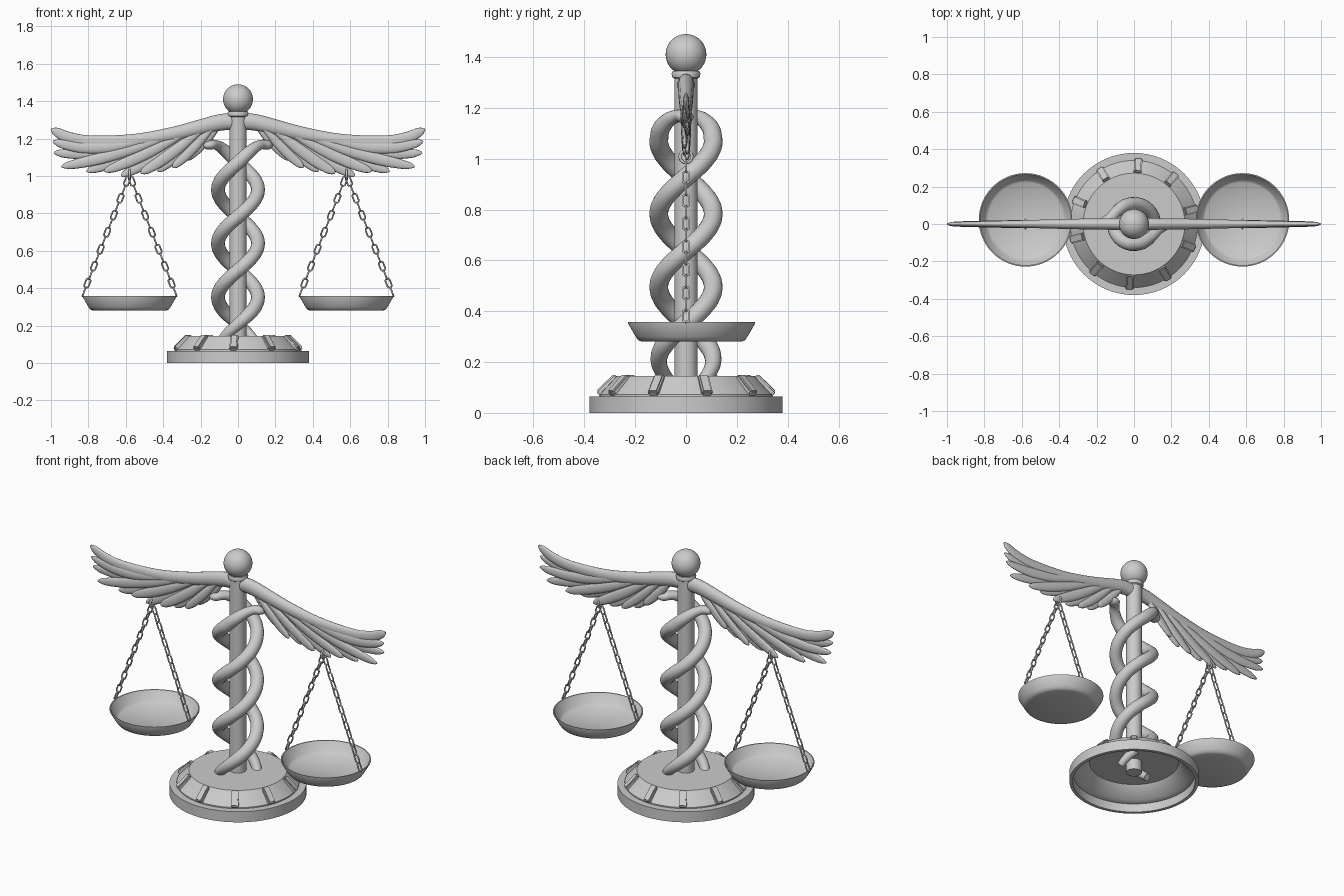
import bpy, bmesh, math
from mathutils import Vector, Matrix

if "Cube" in bpy.data.objects:
    bpy.data.objects.remove(bpy.data.objects["Cube"])


def finish(name, bm, loc=(0, 0, 0), angle=40):
    bmesh.ops.remove_doubles(bm, verts=bm.verts, dist=1e-5)
    bmesh.ops.recalc_face_normals(bm, faces=bm.faces)
    me = bpy.data.meshes.new(name)
    bm.to_mesh(me)
    bm.free()
    ob = bpy.data.objects.new(name, me)
    ob.location = loc
    bpy.context.collection.objects.link(ob)
    bpy.ops.object.select_all(action='DESELECT')
    ob.select_set(True)
    bpy.context.view_layer.objects.active = ob
    bpy.ops.object.shade_smooth_by_angle(angle=math.radians(angle))
    return ob


def bridge(bm, rings):
    for a, b in zip(rings, rings[1:]):
        n = len(a)
        for i in range(n):
            bm.faces.new((a[i], a[(i + 1) % n], b[(i + 1) % n], b[i]))


def lathe(name, profile, loc=(0, 0, 0), n=64):
    bm = bmesh.new()
    rings = [[bm.verts.new((r * math.cos(2 * math.pi * i / n), r * math.sin(2 * math.pi * i / n), z))
              for i in range(n)] for r, z in profile]
    bridge(bm, rings)
    return finish(name, bm, loc)


def sweep(name, pts, ref, steps=5, n=14):
    """Oval tube through points (x, y, z, half width, half thickness)."""
    P = [Vector(p) for p in pts]
    path = []
    for i in range(len(P) - 1):
        a, b, c, d = P[max(i - 1, 0)], P[i], P[i + 1], P[min(i + 2, len(P) - 1)]
        for k in range(steps):
            t = k / steps
            path.append(0.5 * (2 * b + (c - a) * t + (2 * a - 5 * b + 4 * c - d) * t * t
                               + (3 * b - a - 3 * c + d) * t ** 3))
    path.append(P[-1])
    bm = bmesh.new()
    rings = []
    for i, p in enumerate(path):
        tan = (path[min(i + 1, len(path) - 1)] - path[max(i - 1, 0)])
        tan = Vector(tan[:3]).normalized()
        side = tan.cross(Vector(ref)).normalized()
        up = side.cross(tan)
        rings.append([bm.verts.new(Vector(p[:3]) + side * p[3] * math.cos(2 * math.pi * k / n)
                                   + up * p[4] * math.sin(2 * math.pi * k / n)) for k in range(n)])
    bridge(bm, rings)
    bm.faces.new(rings[0])
    bm.faces.new(rings[-1])
    return finish(name, bm, angle=60)


def torus(name, major, minor, stretch=0.0, n=16, m=8):
    """Ring in the XY plane, pulled apart along X into a chain link."""
    bm = bmesh.new()
    rings = []
    for i in range(n):
        a = 2 * math.pi * (i + 0.5) / n
        c, s = math.cos(a), math.sin(a)
        rings.append([bm.verts.new(((major + minor * math.cos(2 * math.pi * k / m)) * c
                                    + math.copysign(stretch, c),
                                    (major + minor * math.cos(2 * math.pi * k / m)) * s,
                                    minor * math.sin(2 * math.pi * k / m))) for k in range(m)])
    bridge(bm, rings + [rings[0]])
    return finish(name, bm, angle=70)


# base: hollow stepped shell, open underneath
lathe("base", [(.36, 0), (.38, 0), (.38, .065), (.34, .065), (.34, .072), (.272, .145), (0, .145),
               (0, .13), (.262, .13), (.325, .06), (.36, .055), (.36, 0)])

# ten sloping ribs around the base
for i in range(10):
    bm = bmesh.new()
    bmesh.ops.create_cube(bm, size=1, matrix=Matrix.Diagonal((.10, .043, .03, 1)))
    bmesh.ops.bevel(bm, geom=bm.edges[:], offset=.006, segments=2, affect='EDGES')
    bm.transform(Matrix.Rotation(math.radians(14 + 36 * i), 4, 'Z')
                 @ Matrix.Translation((.309, 0, .108)) @ Matrix.Rotation(math.radians(44), 4, 'Y'))
    finish("base_rib", bm, angle=30)

# post with collar, and ball finial
lathe("post", [(0, .06), (.046, .06), (.046, 1.315), (.054, 1.32), (.057, 1.335), (.052, 1.345),
               (0, 1.345)], n=32)
lathe("finial_ball", [(.08 * math.sin(math.pi * k / 24), 1.41 - .08 * math.cos(math.pi * k / 24))
                      for k in range(25)], n=40)

# two intertwined snakes, half a turn apart
for s in (1, -1):
    pts = []
    for k in range(41):
        z = .07 + (1.07 - .07) * k / 40
        a = -math.pi / 2 + 2 * math.pi * (z - 1.07) / .575
        r = .037 * min(1, .6 + k / 20)
        pts.append((s * .107 * math.cos(a), s * .107 * math.sin(a), z, r, r))
    pts += [(s * .05, -s * .098, 1.118, .035, .035), (s * .095, -s * .065, 1.155, .03, .029),
            (s * .125, -s * .03, 1.168, .03, .025), (s * .148, -s * .008, 1.166, .036, .026),
            (s * .168, s * .008, 1.162, .027, .02), (s * .18, s * .016, 1.16, .008, .007)]
    sweep("snake", pts, (0, 0, 1), steps=4, n=16)

# feathers: root x, root z, tip x, tip z, sag
feathers = [(.50, 1.19, .99, 1.185, .035), (.44, 1.20, .985, 1.125, .03), (.38, 1.21, .945, 1.05, .015),
            (.34, 1.21, .81, 1.025, .01), (.30, 1.22, .715, 1.025, .01), (.25, 1.23, .625, 1.0, .01),
            (.21, 1.235, .52, 1.015, .01), (.18, 1.245, .43, 1.025, .01), (.14, 1.255, .35, 1.045, .008),
            (.11, 1.26, .28, 1.085, .005)]

for s in (-1, 1):
    # wing limb forming half of the balance beam
    arm = [(0, 1.288, .044, .034), (.1, 1.285, .044, .032), (.33, 1.228, .038, .028),
           (.55, 1.19, .035, .022), (.78, 1.183, .033, .016), (.9, 1.203, .031, .013),
           (.97, 1.235, .024, .01), (.998, 1.252, .006, .004)]
    sweep("wing_limb", [(s * x, 0, z, w, t) for x, z, w, t in arm], (0, 1, 0))
    for i, (rx, rz, tx, tz, sag) in enumerate(feathers):
        y = .005 * (1 if i % 2 else -1)
        w = .031 if i < 7 else .026
        pts = []
        for f, k, wf, th in ((0, 0, .6, .016), (.35, .9, 1, .016), (.65, 1, 1, .013),
                             (.87, .5, .8, .01), (.96, .15, .5, .007), (1, 0, .12, .003)):
            pts.append((s * (rx + (tx - rx) * f), y, rz + (tz - rz) * f - sag * k, w * wf, th))
        sweep("wing_feather", pts, (0, 1, 0))

    # shallow weighing pan
    lathe("pan", [(0, .28), (.195, .28), (.21, .286), (.22, .3), (.25, .352), (.25, .358), (.244, .358),
                  (.213, .304), (.2, .294), (0, .29)], (s * .58, .022, 0))

    # hanger ring under the wing
    ring = torus("hanger_ring", .024, .006)
    ring.matrix_world = Matrix.Translation((s * .58, 0, 1.008)) @ Matrix.Rotation(math.pi / 2, 4, 'Y')

# chains: alternating links along four sloping strands
link = torus("chain_link", .0125, .0045, .013)
first = True
count = 14
for s in (-1, 1):
    for e in (-1, 1):
        a, b = Vector((s * .58 + e * .008, 0, .985)), Vector((s * .58 + e * .248, 0, .368))
        rot = (b - a).to_track_quat('X', 'Y').to_matrix().to_4x4()
        for i in range(count):
            ob = link if first else link.copy()
            if not first:
                bpy.context.collection.objects.link(ob)
            first = False
            twist = Matrix.Rotation(math.pi / 2 * (i % 2), 4, 'X')
            ob.matrix_world = Matrix.Translation(a.lerp(b, (i + .3) / (count - .4))) @ rot @ twist
